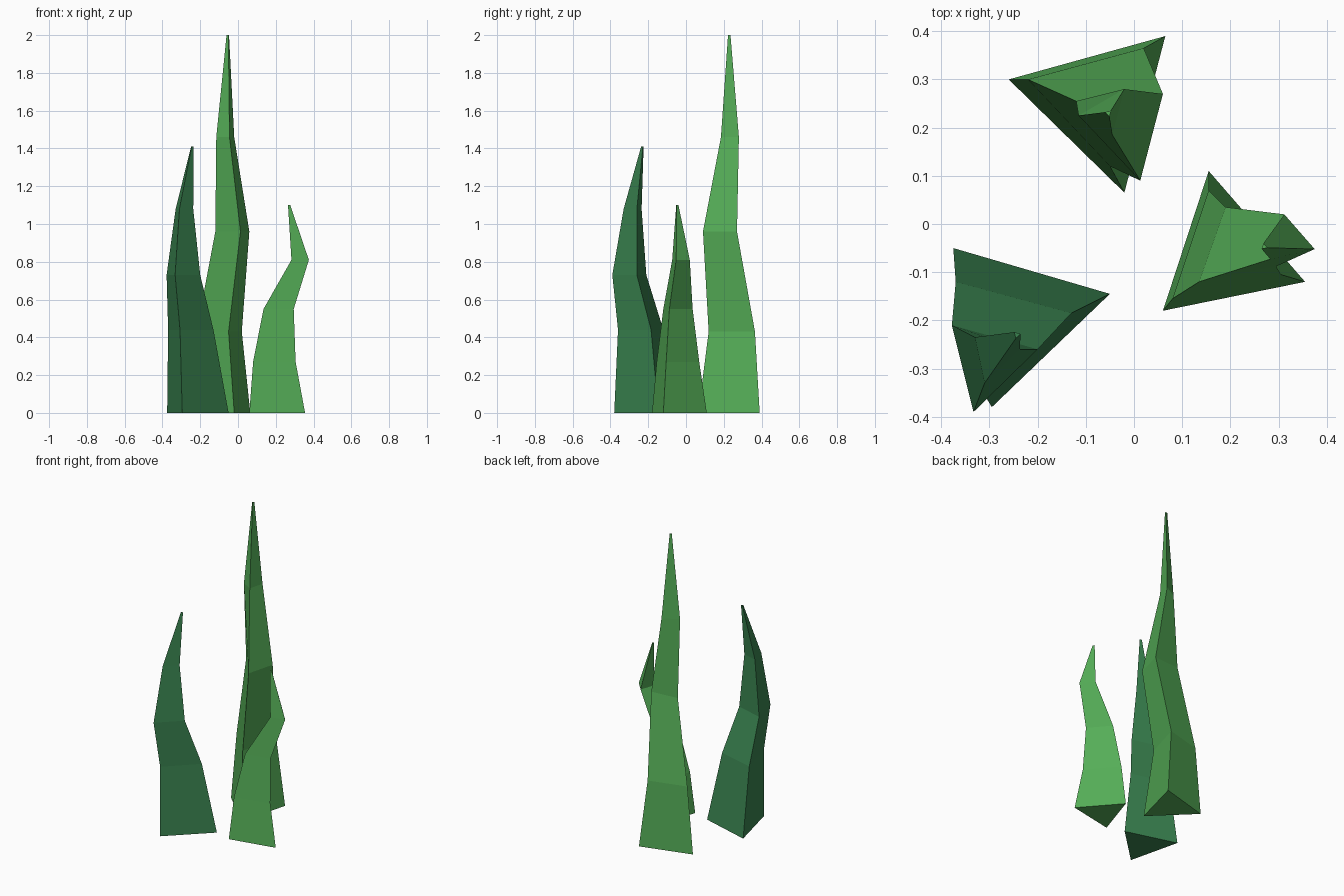
import bpy
import bmesh
from mathutils import Vector

default_cube = bpy.data.objects.get("Cube")
if default_cube:
    bpy.data.objects.remove(default_cube, do_unlink=True)


def make_material(name, colour):
    material = bpy.data.materials.new(name)
    material.use_nodes = True
    material.diffuse_color = colour
    shader = material.node_tree.nodes["Principled BSDF"]
    shader.inputs["Base Color"].default_value = colour
    shader.inputs["Roughness"].default_value = 0.9
    return material


def make_blade(name, material, heights, corner_paths, tip, tip_scale=0.04):
    """Loft a three-sided blade along its corner paths, ending in a tiny blunt tip."""
    mesh_builder = bmesh.new()

    # Each ring takes one point from every corner path
    rings = [[Vector((x, y, z)) for x, y in corners]
             for z, corners in zip(heights, zip(*corner_paths))]

    # The tip is a shrunken copy of the base triangle
    base = rings[0]
    base_centre = sum(base, Vector()) / len(base)
    tip_centre = Vector(tip)
    rings.append([tip_centre + (corner - base_centre) * tip_scale for corner in base])

    rings = [[mesh_builder.verts.new(point) for point in ring] for ring in rings]
    for lower, upper in zip(rings, rings[1:]):
        for i in range(len(lower)):
            j = (i + 1) % len(lower)
            mesh_builder.faces.new((lower[i], lower[j], upper[j], upper[i]))
    mesh_builder.faces.new(rings[0])
    mesh_builder.faces.new(rings[-1])
    bmesh.ops.recalc_face_normals(mesh_builder, faces=mesh_builder.faces)

    mesh = bpy.data.meshes.new(name)
    mesh_builder.to_mesh(mesh)
    mesh_builder.free()
    mesh.materials.append(material)
    blade = bpy.data.objects.new(name, mesh)
    bpy.context.collection.objects.link(blade)
    return blade


leaf_green = make_material("leaf green", (0.09, 0.42, 0.095, 1))
deep_green = make_material("deep green", (0.042, 0.23, 0.08, 1))

# Tall blade at the back: left, back and front corners
make_blade(
    "tall_grass_blade", leaf_green, (0, 0.43, 0.96, 1.46),
    (
        ((-0.26, 0.3), (-0.22, 0.3), (-0.12, 0.255), (-0.115, 0.225)),
        ((0.065, 0.39), (0.02, 0.365), (0.06, 0.27), (-0.02, 0.28)),
        ((-0.02, 0.065), (-0.05, 0.12), (0.013, 0.09), (-0.045, 0.185)),
    ),
    (-0.053, 0.23, 2))

# Medium blade at the front right: back, inner and front corners
make_blade(
    "medium_grass_blade", deep_green, (0, 0.44, 0.73, 1.08),
    (
        ((-0.375, -0.05), (-0.37, -0.12), (-0.378, -0.21), (-0.33, -0.235)),
        ((-0.05, -0.145), (-0.13, -0.185), (-0.2, -0.26), (-0.237, -0.26)),
        ((-0.295, -0.38), (-0.307, -0.36), (-0.333, -0.39), (-0.31, -0.33)),
    ),
    (-0.243, -0.23, 1.41))

# Short bent blade at the left: inner, back and outer corners
make_blade(
    "short_grass_blade", leaf_green, (0, 0.27, 0.55, 0.81),
    (
        ((0.06, -0.18), (0.08, -0.155), (0.135, -0.12), (0.283, -0.073)),
        ((0.155, 0.11), (0.155, 0.07), (0.19, 0.035), (0.312, 0.02)),
        ((0.355, -0.12), (0.305, -0.105), (0.295, -0.088), (0.375, -0.052)),
    ),
    (0.27, -0.047, 1.1))
